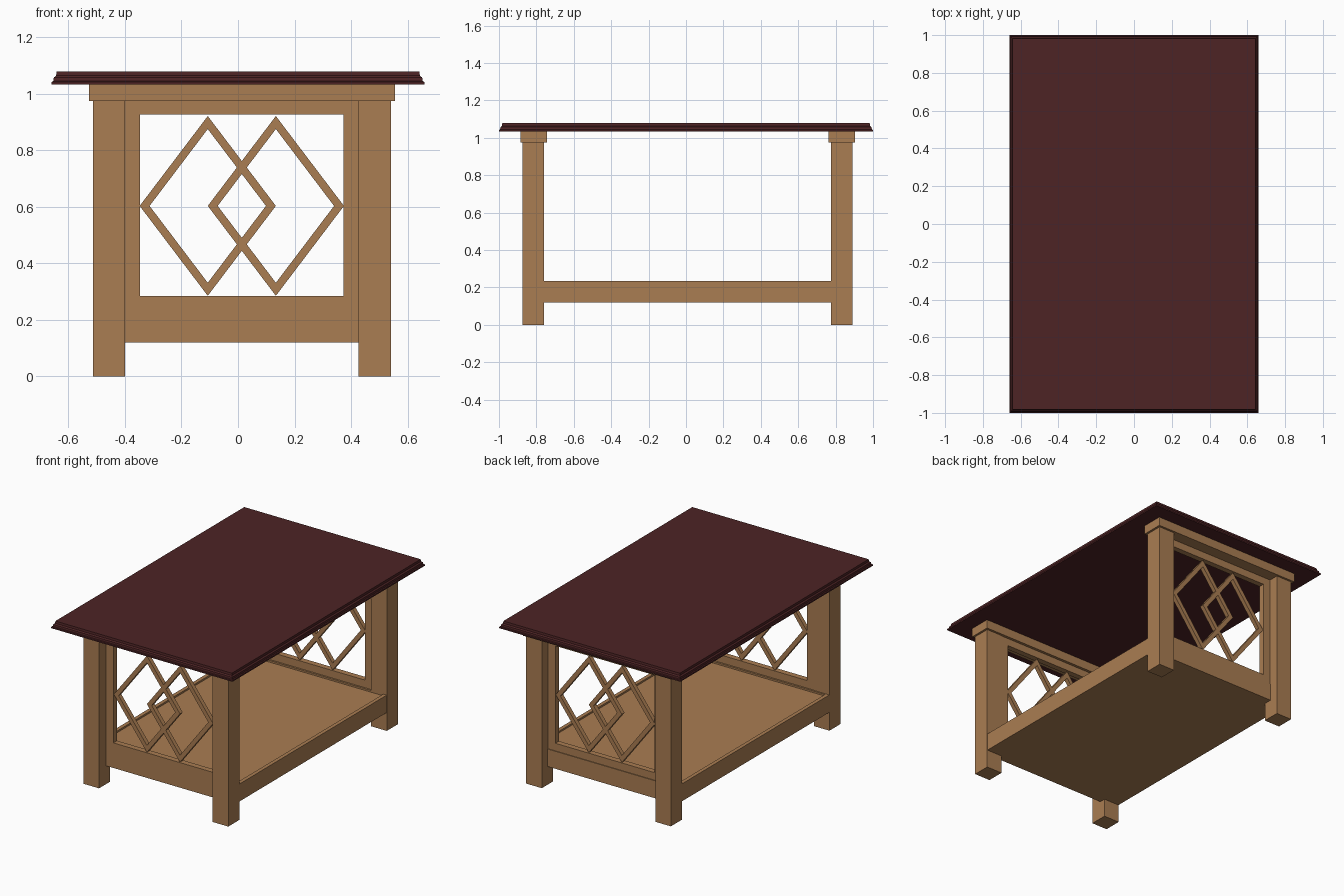
import bpy, bmesh

if "Cube" in bpy.data.objects:
    bpy.data.objects.remove(bpy.data.objects["Cube"])

def material(name, rgb):
    m = bpy.data.materials.new(name)
    m.diffuse_color = (*rgb, 1)
    m.use_nodes = True
    m.node_tree.nodes["Principled BSDF"].inputs["Base Color"].default_value = m.diffuse_color
    return m

OAK = material("light brown wood", (0.40, 0.205, 0.085))
MAROON = material("dark red wood", (0.075, 0.017, 0.018))

def finish(name, bm, mat):
    bmesh.ops.recalc_face_normals(bm, faces=bm.faces)
    me = bpy.data.meshes.new(name)
    bm.to_mesh(me)
    bm.free()
    me.materials.append(mat)
    ob = bpy.data.objects.new(name, me)
    bpy.context.collection.objects.link(ob)
    return ob

def box(name, x, y, z, mat):
    bm = bmesh.new()
    bmesh.ops.create_cube(bm, size=1)
    for v in bm.verts:
        v.co = [r[0] if c < 0 else r[1] for c, r in zip(v.co, (x, y, z))]
    return finish(name, bm, mat)

def ring(name, outer, inner, span, axis, mat):
    """Four-sided frame: 2D outer and inner loops extruded along y or z."""
    bm = bmesh.new()
    def loop(pts, d):
        return [bm.verts.new((a, d, b) if axis == 'y' else (a, b, d)) for a, b in pts]
    loops = [loop(outer, span[0]), loop(outer, span[1]),
             loop(inner, span[1]), loop(inner, span[0])]
    for k in range(4):
        p, q = loops[k], loops[(k + 1) % 4]
        for i in range(4):
            j = (i + 1) % 4
            bm.faces.new((p[i], p[j], q[j], q[i]))
    return finish(name, bm, mat)

def rect(x0, x1, y0, y1):
    return [(x0, y0), (x1, y0), (x1, y1), (x0, y1)]

def diamond(cx, cz, w, h):
    return [(cx - w, cz), (cx, cz - h), (cx + w, cz), (cx, cz + h)]

# Table top with a moulded edge: (inset, height) profile stacked as rectangles
profile = [(0, 1.033), (0, 1.042), (0.006, 1.045), (0.008, 1.057),
           (0.016, 1.064), (0.018, 1.078)]
bm = bmesh.new()
levels = [[bm.verts.new((x, y, z)) for x, y in rect(-0.66 + d, 0.66 - d, -1 + d, 1 - d)]
          for d, z in profile]
for p, q in zip(levels, levels[1:]):
    for i in range(4):
        j = (i + 1) % 4
        bm.faces.new((p[i], p[j], q[j], q[i]))
bm.faces.new(levels[0])
bm.faces.new(levels[-1])
finish("table_top", bm, MAROON)

# The two end assemblies: legs, cap rail, open frame and diamond lattice
LEG_X = {"left": (-0.513, -0.40), "right": (0.427, 0.541)}
ENDS = {"front": ((-0.874, -0.759), (-0.886, -0.744), (-0.80, -0.762)),
        "back": ((0.775, 0.89), (0.762, 0.904), (0.787, 0.825))}
for end, (leg_y, cap_y, frame_y) in ENDS.items():
    for side, leg_x in LEG_X.items():
        box(f"{end}_{side}_leg", leg_x, leg_y, (0, 0.977), OAK)
    box(f"{end}_cap_rail", (-0.528, 0.555), cap_y, (0.975, 1.034), OAK)
    ring(f"{end}_frame", rect(-0.40, 0.427, 0.235, 0.977),
         rect(-0.347, 0.373, 0.285, 0.926), frame_y, 'y', OAK)
    lattice_y = (frame_y[0] + 0.005, frame_y[1] - 0.005)
    for side, cx in (("left", -0.107), ("right", 0.134)):
        ring(f"{end}_{side}_diamond", diamond(cx, 0.603, 0.241, 0.318),
             diamond(cx, 0.603, 0.206, 0.272), lattice_y, 'y', OAK)

# Lower shelf: rim of rails around a slightly sunken board
ring("shelf_rails", rect(-0.512, 0.54, -0.80, 0.83),
     rect(-0.487, 0.515, -0.75, 0.775), (0.12, 0.235), 'z', OAK)
box("shelf_board", (-0.487, 0.515), (-0.75, 0.775), (0.12, 0.224), OAK)
